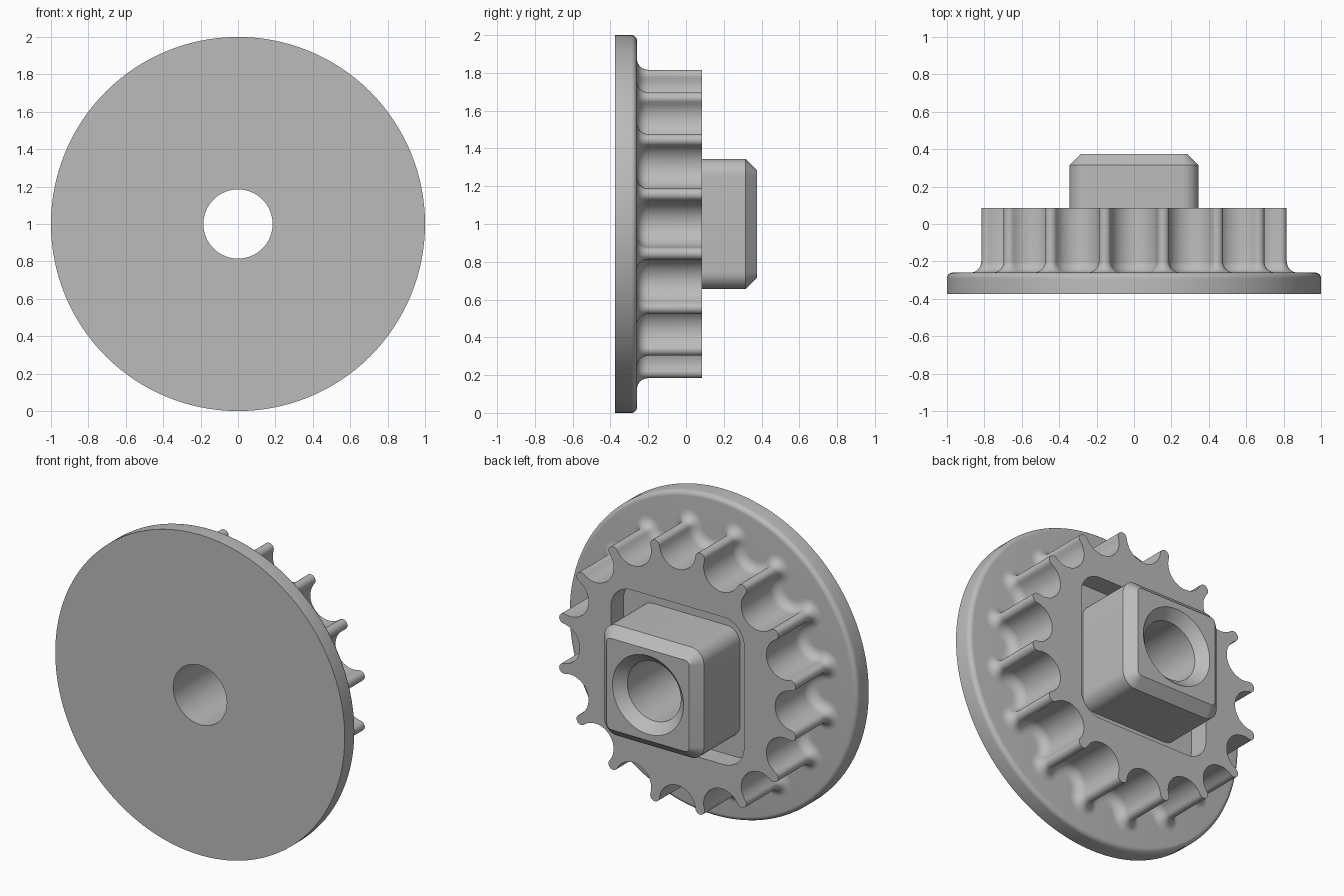
import bpy, bmesh
from math import sin, cos, pi, radians, sqrt

if "Cube" in bpy.data.objects:
    bpy.data.objects.remove(bpy.data.objects["Cube"])

grey = bpy.data.materials.new("plain_grey")
grey.use_nodes = True
GREY = (0.5, 0.5, 0.5, 1)
grey.diffuse_color = GREY
grey.node_tree.nodes["Principled BSDF"].inputs["Base Color"].default_value = GREY

AXIS_Z = 1.0
BACK, GEAR_BACK, DISC_BACK, FRONT = 0.375, 0.085, -0.26, -0.375
HOLE = 0.185


def circle(r, n=128):
    return [(r * sin(2 * pi * i / n), r * cos(2 * pi * i / n)) for i in range(n)]


def rounded_square(half, r, steps=10):
    pts = []
    for q in range(4):
        for i in range(steps + 1):
            a = (q + i / steps) * pi / 2
            sx, sz = ((1, 1), (-1, 1), (-1, -1), (1, -1))[q]
            pts.append((sx * (half - r) + r * cos(a), sz * (half - r) + r * sin(a)))
    return pts


def gear_outline(grow, teeth=16, pitch=0.8, notch=0.125):
    """Round notches alternating with tangent round tips, grown outwards."""
    half = pi / teeth
    tip = 2 * pitch * sin(half / 2) - notch
    sweep = pi / 2 + half / 2
    pts = []

    def arc(centre, r, start, end, n):
        for i in range(n):
            a = centre + start + (end - start) * i / n
            pts.append((pitch * sin(centre) + r * sin(a), pitch * cos(centre) + r * cos(a)))

    for k in range(teeth):
        a = 2 * k * half
        arc(a, notch - grow, 2 * pi - sweep, sweep, 20)
        arc(a + half, tip + grow, -sweep, sweep, 12)
    return pts


def loft(name, sections, ring=False):
    """Join outlines placed along y; cap the ends, or close into a ring."""
    bm = bmesh.new()
    loops = [[bm.verts.new((x, y, z + AXIS_Z)) for x, z in pts] for y, pts in sections]
    pairs = list(zip(loops, loops[1:]))
    if ring:
        pairs.append((loops[-1], loops[0]))
    else:
        bm.faces.new(loops[0])
        bm.faces.new(loops[-1])
    for a, b in pairs:
        for i in range(len(a)):
            j = (i + 1) % len(a)
            bm.faces.new((a[i], a[j], b[j], b[i]))
    bmesh.ops.recalc_face_normals(bm, faces=bm.faces)
    mesh = bpy.data.meshes.new(name)
    bm.to_mesh(mesh)
    bm.free()
    mesh.materials.append(grey)
    obj = bpy.data.objects.new(name, mesh)
    bpy.context.collection.objects.link(obj)
    return obj


def activate(obj):
    bpy.ops.object.select_all(action="DESELECT")
    obj.select_set(True)
    bpy.context.view_layer.objects.active = obj


def cut(obj, cutter):
    mod = obj.modifiers.new("cut", "BOOLEAN")
    mod.operation, mod.solver, mod.object = "DIFFERENCE", "EXACT", cutter
    activate(obj)
    bpy.ops.object.modifier_apply(modifier=mod.name)


# Flange disc with a rounded back rim and a bore
rim = 0.03
rim_arc = [(DISC_BACK - rim + rim * sin(a), circle(1 - rim + rim * cos(a)))
           for a in (pi / 2 * i / 6 for i in range(7))]
flange = loft("flange_disc", [(FRONT, circle(HOLE)), (FRONT, circle(1))] + rim_arc
              + [(DISC_BACK, circle(HOLE))], ring=True)

# Toothed hub with a fillet flaring onto the disc
fillet = 0.06
flare = []
for i in range(9):
    a = pi / 2 * i / 8
    flare.append((DISC_BACK + fillet * (1 - cos(a)), gear_outline(fillet * (1 - sin(a)))))
gear = loft("toothed_hub", flare + [(GEAR_BACK, gear_outline(0))])

# Square boss with a chamfered end, standing in a recess
chamfer, floor = 0.06, -0.04
boss = loft("square_boss", [(floor, rounded_square(0.345, 0.09)),
                            (BACK - chamfer, rounded_square(0.345, 0.09)),
                            (BACK, rounded_square(0.345 - chamfer, 0.03))])

# Cutters: recess around the boss, countersunk bore
recess = loft("recess_cutter", [(floor, rounded_square(0.46, 0.14)),
                                (BACK, rounded_square(0.46, 0.14))])
bore = loft("bore_cutter", [(-0.5, circle(HOLE)), (BACK - chamfer, circle(HOLE)),
                            (BACK + 0.02, circle(HOLE + chamfer + 0.02))])
cut(gear, recess)
cut(gear, bore)
cut(boss, bore)
for helper in (recess, bore):
    bpy.data.objects.remove(helper)

for part in (flange, gear, boss):
    activate(part)
    bpy.ops.object.shade_smooth_by_angle(angle=radians(30))
